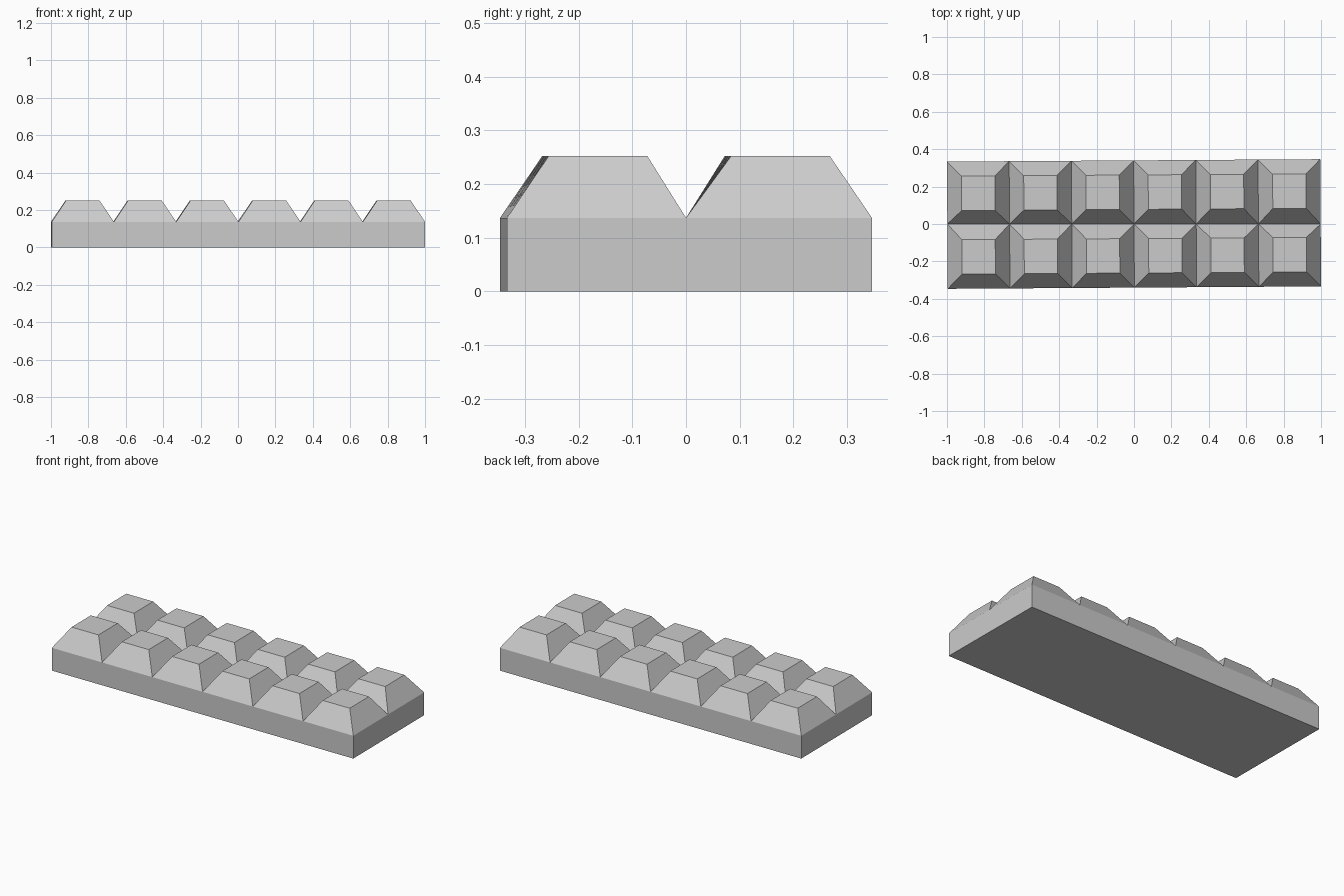
import bpy, bmesh

if "Cube" in bpy.data.objects:
    bpy.data.objects.remove(bpy.data.objects["Cube"])

COLS, ROWS = 6, 2
HALF_X, HALF_Y = 0.998, 0.34
EDGE_Z, TOP_Z = 0.137, 0.252
TOP_HX, TOP_HY = 0.089, 0.092
SKEW = 0.0065          # the bar is very slightly twisted on plan

bm = bmesh.new()


def skewed(x, y, z, amount=1.0):
    return bm.verts.new((x - SKEW * y * amount, y + SKEW * x * amount, z))


# Groove grid: the central groove stays straight, only the outer rim is skewed
grid = []
for j in range(ROWS + 1):
    y = -HALF_Y + 2 * HALF_Y * j / ROWS
    row = []
    for i in range(COLS + 1):
        x = -HALF_X + 2 * HALF_X * i / COLS
        row.append(skewed(x, y, EDGE_Z, 0.0 if j == 1 else 1.0))
    grid.append(row)

# Twelve tapered blocks rising from the grid
for j in range(ROWS):
    for i in range(COLS):
        base = [grid[j][i], grid[j][i + 1], grid[j + 1][i + 1], grid[j + 1][i]]
        cx = -HALF_X + 2 * HALF_X * (i + 0.5) / COLS
        cy = -HALF_Y + 2 * HALF_Y * (j + 0.5) / ROWS
        top = [skewed(cx + sx * TOP_HX, cy + sy * TOP_HY, TOP_Z)
               for sx, sy in ((-1, -1), (1, -1), (1, 1), (-1, 1))]
        bm.faces.new(top)
        for k in range(4):
            n = (k + 1) % 4
            bm.faces.new((base[k], base[n], top[n], top[k]))

# Slab sides and flat underside
rim = (grid[0] + [r[-1] for r in grid[1:]] + grid[-1][-2::-1]
       + [r[0] for r in grid[-2:0:-1]])
low = [bm.verts.new((v.co.x, v.co.y, 0)) for v in rim]
for k in range(len(rim)):
    n = (k + 1) % len(rim)
    bm.faces.new((low[k], low[n], rim[n], rim[k]))
bm.faces.new(low[::-1])

bmesh.ops.recalc_face_normals(bm, faces=bm.faces[:])
mesh = bpy.data.meshes.new("segmented_bar")
bm.to_mesh(mesh)
bm.free()
bpy.context.collection.objects.link(bpy.data.objects.new("segmented_bar", mesh))
